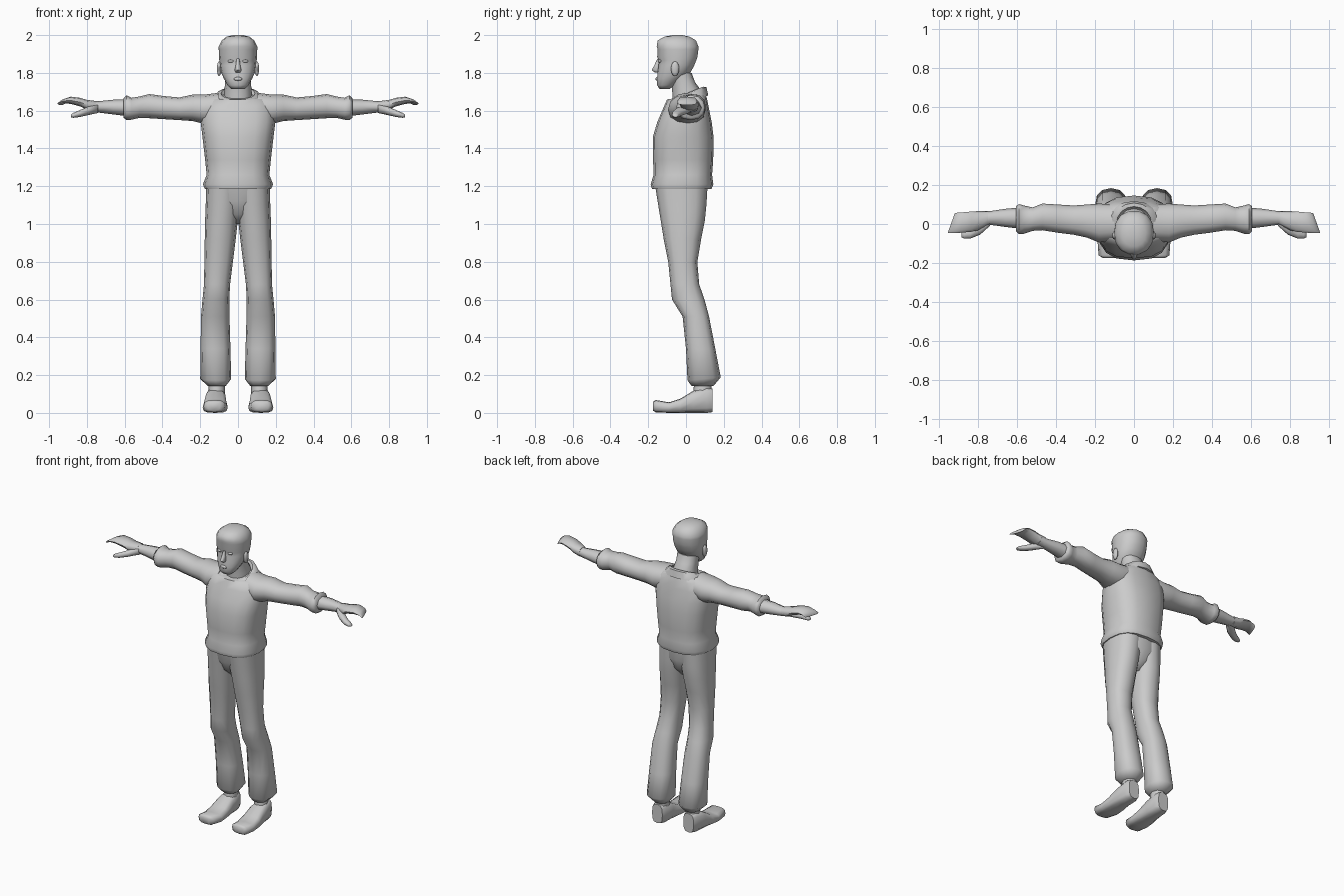
import bpy, bmesh, math
from mathutils import Vector

grey = bpy.data.materials.new("plain grey")
grey.diffuse_color = (0.6, 0.6, 0.6, 1)


def finish(name, bm, mirror=False, angle=60):
    bmesh.ops.recalc_face_normals(bm, faces=bm.faces)
    me = bpy.data.meshes.new(name)
    bm.to_mesh(me)
    bm.free()
    me.materials.append(grey)
    ob = bpy.data.objects.new(name, me)
    bpy.context.collection.objects.link(ob)
    if mirror:
        ob.modifiers.new("mirror", 'MIRROR').use_axis[0] = True
    bpy.ops.object.select_all(action='DESELECT')
    ob.select_set(True)
    bpy.context.view_layer.objects.active = ob
    bpy.ops.object.shade_smooth_by_angle(angle=math.radians(angle))
    return ob


def loft(name, rings, axis='z', n=12, p=2.4, mirror=False, angle=60):
    """Rings: (position along axis, a0, a1, b0, b1, optional tilt)."""
    bm = bmesh.new()
    loops = []
    for h, a0, a1, b0, b1, *tilt in rings:
        t = tilt[0] if tilt else 0
        loop = []
        for i in range(n):
            ang = math.tau * i / n
            c, s = math.cos(ang), math.sin(ang)
            c = math.copysign(abs(c) ** (2 / p), c)
            s = math.copysign(abs(s) ** (2 / p), s)
            a = (a0 + a1) / 2 + c * (a1 - a0) / 2
            b = (b0 + b1) / 2 + s * (b1 - b0) / 2
            if axis == 'z':
                co = (a, b, h + t * s)
            elif axis == 'x':
                co = (h + t * c, a, b)
            else:
                co = (a, h, b)
            loop.append(bm.verts.new(co))
        loops.append(loop)
    for lo, hi in zip(loops, loops[1:]):
        for i in range(n):
            j = (i + 1) % n
            bm.faces.new((lo[i], lo[j], hi[j], hi[i]))
    bm.faces.new(loops[0])
    bm.faces.new(loops[-1])
    return finish(name, bm, mirror, angle)


def sym(rings):
    """Expand (z, half width, y0, y1, tilt) rings centred on x = 0."""
    return [(r[0], -r[1], r[1], *r[2:]) for r in rings]


# Sweater body with flared hem
loft("sweater", sym([
    (1.185, .175, -.18, .135), (1.21, .186, -.187, .145), (1.26, .166, -.172, .138),
    (1.34, .174, -.174, .144), (1.46, .188, -.176, .146), (1.54, .198, -.152, .136),
    (1.61, .195, -.122, .122), (1.66, .165, -.10, .112), (1.68, .10, -.088, .10, .02)]),
    n=16, p=2.6)

# Collar rim, lower at the front
loft("collar", sym([
    (1.645, .145, -.122, .118, .035), (1.69, .112, -.100, .108, .035),
    (1.692, .09, -.085, .09, .035), (1.67, .08, -.078, .082, .035)]), n=16, p=2)

# Sleeves with soft folds and a rolled cuff
loft("sleeve", [
    (.10, -.085, .10, 1.545, 1.695), (.18, -.095, .105, 1.53, 1.685),
    (.24, -.07, .10, 1.545, 1.685), (.31, -.055, .095, 1.55, 1.67),
    (.39, -.045, .10, 1.555, 1.677), (.47, -.032, .105, 1.56, 1.688),
    (.52, -.035, .085, 1.562, 1.675), (.565, -.05, .095, 1.552, 1.668),
    (.59, -.052, .102, 1.55, 1.682), (.605, -.038, .092, 1.562, 1.668)],
    'x', 12, 2.2, True)

# Forearms, flat hands and thumbs
loft("forearm", [
    (.58, -.025, .085, 1.57, 1.66), (.66, -.015, .078, 1.58, 1.658),
    (.74, -.004, .066, 1.59, 1.65), (.79, -.02, .065, 1.598, 1.652)],
    'x', 8, 2, True)
loft("hand", [
    (.75, -.004, .066, 1.592, 1.651), (.80, -.032, .066, 1.605, 1.657),
    (.835, -.04, .064, 1.622, 1.668), (.885, -.045, .06, 1.636, 1.674, -.006),
    (.92, -.046, .058, 1.638, 1.662, -.012), (.938, -.046, .055, 1.63, 1.645, -.018)],
    'x', 8, 2.6, True)
loft("thumb", [
    (.74, -.01, .04, 1.588, 1.635), (.79, -.055, .012, 1.577, 1.622),
    (.84, -.075, -.025, 1.566, 1.602), (.872, -.075, -.038, 1.562, 1.588),
    (.885, -.068, -.045, 1.565, 1.578)], 'x', 8, 2.2, True)

# Trousers: hips and flared legs
loft("trouser_hips", sym([
    (1.0, .03, -.06, .04), (1.05, .09, -.115, .085), (1.12, .165, -.146, .108),
    (1.22, .166, -.166, .115)]), n=16, p=2.4)
loft("trouser_leg", [
    (.142, .065, .16, .03, .145), (.18, .036, .2, .008, .184, .008),
    (.34, .04, .198, .0, .155), (.51, .045, .196, -.018, .122),
    (.60, .046, .188, -.074, .098), (.68, .042, .18, -.082, .07),
    (.80, .027, .178, -.094, .06), (.92, .012, .176, -.118, .08),
    (1.02, .001, .174, -.134, .1), (1.10, -.01, .171, -.147, .108),
    (1.2, -.02, .168, -.163, .114)], 'z', 12, 2.4, True)

# Ankles and shoes
loft("ankle", [(.05, .07, .165, .03, .135), (.12, .07, .155, .04, .135),
               (.2, .07, .155, .045, .14)], 'z', 8, 2.2, True)
loft("shoe", [
    (-.175, .095, .16, .012, .058), (-.16, .068, .182, .003, .068),
    (-.09, .054, .187, 0, .056), (-.03, .056, .184, 0, .075),
    (.04, .062, .175, 0, .118), (.11, .065, .168, 0, .135),
    (.14, .078, .155, .004, .13)], 'y', 12, 3, True)

# Neck and head with a brow and a slightly overhanging hairline
loft("neck", sym([(1.62, .075, -.07, .092), (1.70, .073, -.072, .078, .01),
                  (1.75, .068, -.078, .048), (1.80, .07, -.09, .03)]), p=2.2)
loft("head", sym([
    (1.716, .036, -.142, -.085), (1.735, .056, -.154, -.055), (1.77, .075, -.155, -.015),
    (1.80, .089, -.152, .025), (1.84, .097, -.147, .046), (1.865, .099, -.145, .056),
    (1.885, .101, -.155, .063), (1.925, .102, -.152, .068), (1.94, .102, -.158, .068),
    (1.972, .086, -.152, .055), (1.992, .06, -.115, .02), (2.0, .025, -.07, -.02)]),
    n=14, p=2.25)


def blob(name, center, size, mirror=False, seg=10):
    """Small stretched ball."""
    bm = bmesh.new()
    bmesh.ops.create_uvsphere(bm, u_segments=seg, v_segments=6, radius=1)
    bmesh.ops.scale(bm, vec=Vector(size), verts=bm.verts)
    bmesh.ops.translate(bm, vec=Vector(center), verts=bm.verts)
    return finish(name, bm, mirror)


# Face details
blob("ear", (.1, -.058, 1.822), (.012, .022, .04), True)
blob("eye", (.038, -.138, 1.862), (.018, .01, .008), True)
blob("lips", (0, -.153, 1.768), (.024, .009, .01))
loft("nose", sym([(1.803, .012, -.166, -.14), (1.815, .018, -.182, -.135),
                  (1.84, .012, -.168, -.135), (1.875, .008, -.152, -.135)]), n=8, p=2)
